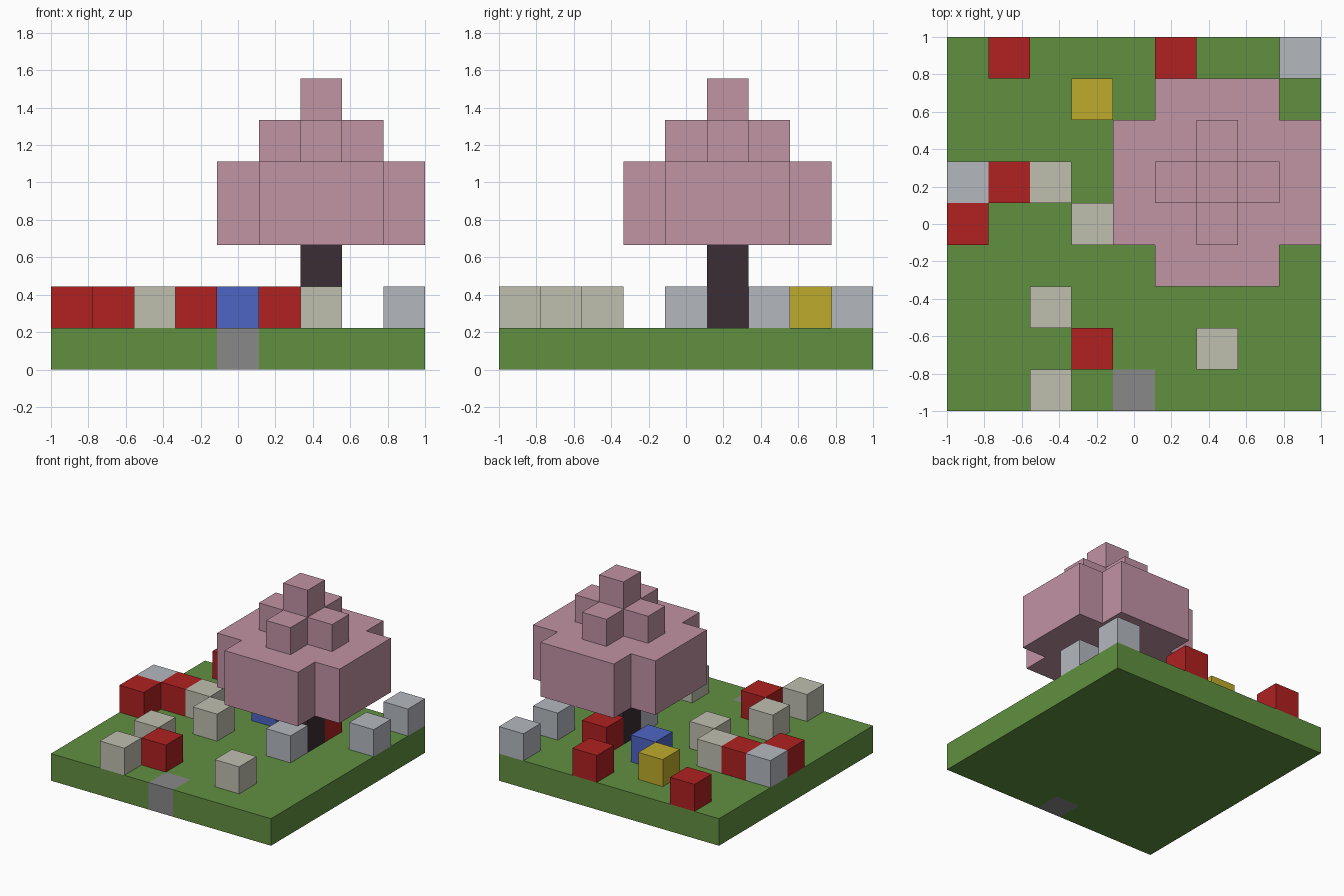
import bpy
import bmesh
from mathutils import Vector

GRID = 9              # cells along each side
CELL = 2 / GRID       # size of one block

default = bpy.data.objects.get("Cube")
if default:
    bpy.data.objects.remove(default, do_unlink=True)


def material(name, rgb):
    """Flat material from a display colour of 0-255, stored as linear values."""
    def linear(c):
        c /= 255
        return c / 12.92 if c <= 0.04045 else ((c + 0.055) / 1.055) ** 2.4
    colour = (*[linear(c) for c in rgb], 1)
    mat = bpy.data.materials.new(name)
    mat.use_nodes = True
    mat.diffuse_color = colour
    bsdf = mat.node_tree.nodes["Principled BSDF"]
    bsdf.inputs["Base Color"].default_value = colour
    bsdf.inputs["Roughness"].default_value = 0.9
    return mat


def blocks(name, cells, mat):
    """One closed mesh around a set of grid cells, without inner faces."""
    cells = set(cells)
    bm = bmesh.new()
    for cell in cells:
        centre = Vector((cell[0] - GRID // 2, cell[1] - GRID // 2, cell[2] + 0.5))
        for axis in range(3):
            for sign in (-1, 1):
                neighbour = list(cell)
                neighbour[axis] += sign
                if tuple(neighbour) in cells:
                    continue
                n, u, v = Vector(), Vector(), Vector()
                n[axis] = sign / 2
                u[(axis + 1) % 3] = 0.5
                v[(axis + 2) % 3] = sign / 2
                corners = (n - u - v, n + u - v, n + u + v, n - u + v)
                bm.faces.new([bm.verts.new((centre + c) * CELL) for c in corners])
    bmesh.ops.remove_doubles(bm, verts=bm.verts[:], dist=CELL / 100)
    bmesh.ops.dissolve_limit(bm, angle_limit=0.01, verts=bm.verts[:], edges=bm.edges[:])
    bmesh.ops.triangulate(bm, faces=[f for f in bm.faces if len(f.verts) > 4])
    mesh = bpy.data.meshes.new(name)
    bm.to_mesh(mesh)
    bm.free()
    mesh.materials.append(mat)
    obj = bpy.data.objects.new(name, mesh)
    bpy.context.collection.objects.link(obj)
    return obj


grass = material("grass green", (97, 144, 65))
stone = material("stone grey", (136, 136, 136))
bark = material("dark bark", (59, 45, 53))
blossom = material("blossom pink", (193, 147, 164))
red = material("red", (176, 33, 33))
beige = material("beige", (191, 191, 175))
silver = material("silver grey", (180, 184, 190))
yellow = material("yellow", (190, 171, 44))
blue = material("blue", (77, 101, 196))

# Ground slab with a stone step let into the front edge
step = (4, 0, 0)
slab = {(i, j, 0) for i in range(GRID) for j in range(GRID)}
blocks("ground", slab - {step}, grass)
blocks("stone_step", [step], stone)

# Tree trunk and stepped crown
tx, ty = 6, 5
blocks("tree_trunk", [(tx, ty, 1), (tx, ty, 2)], bark)
near = [(a, b) for a in range(-2, 3) for b in range(-2, 3)]
wide = [(tx + a, ty + b, k) for a, b in near for k in (3, 4) if abs(a) + abs(b) < 4]
cross = [(tx + a, ty + b, 5) for a, b in near if abs(a) + abs(b) < 2]
blocks("tree_crown", wide + cross + [(tx, ty, 6)], blossom)

# Single blocks standing on the grass
scattered = {
    "red_flower": (red, [(1, 8), (5, 8), (1, 5), (0, 4), (3, 1), (6, 6)]),
    "beige_flower": (beige, [(2, 5), (3, 4), (2, 2), (2, 0), (6, 1)]),
    "silver_flower": (silver, [(8, 8), (0, 5), (8, 6), (6, 4)]),
    "yellow_flower": (yellow, [(3, 7)]),
    "blue_flower": (blue, [(4, 6)]),
}
for name, (mat, places) in scattered.items():
    for number, (i, j) in enumerate(places, 1):
        blocks(f"{name}_{number}", [(i, j, 1)], mat)
